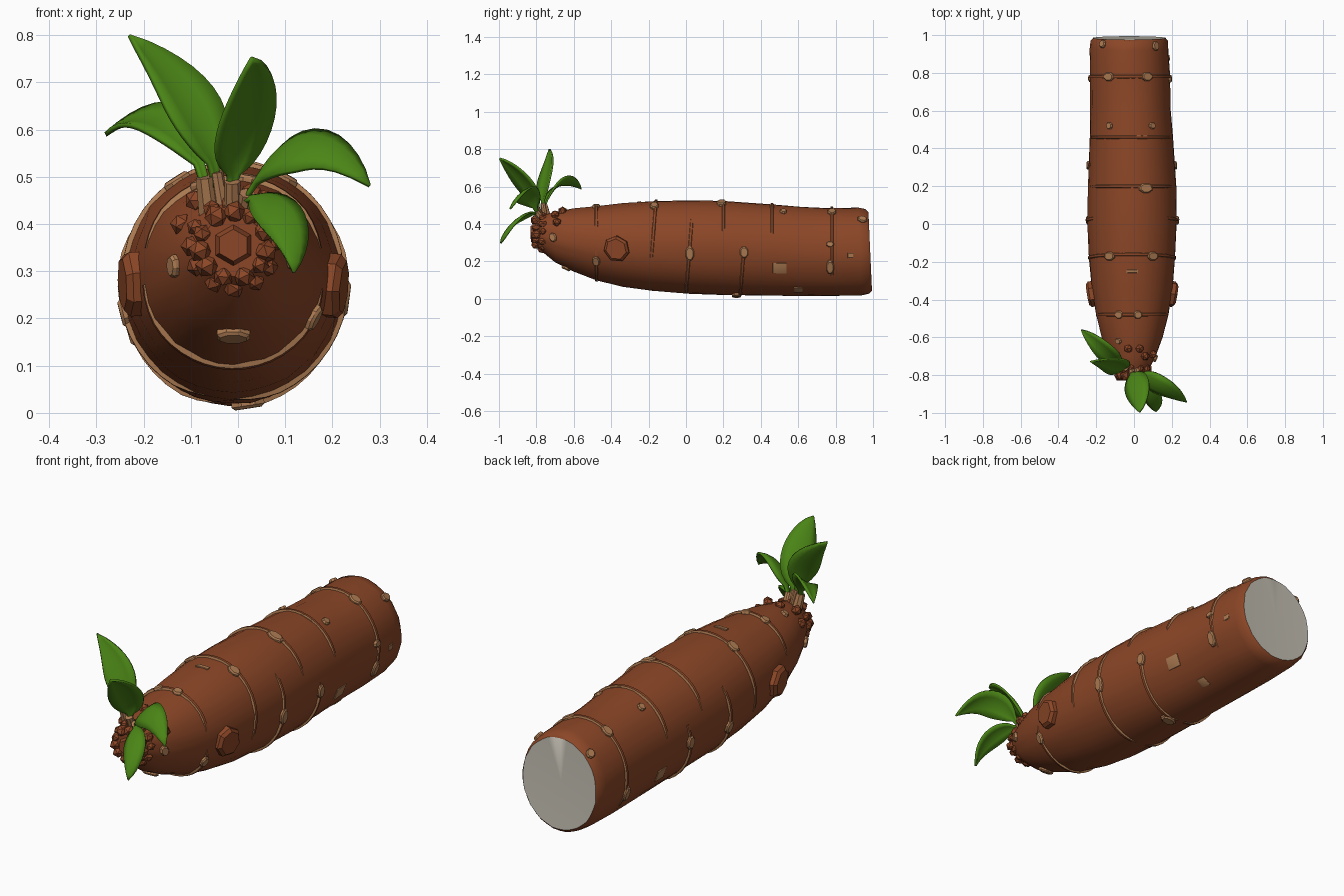
import bpy, bmesh, math, random
from mathutils import Vector, Matrix

if "Cube" in bpy.data.objects:
    bpy.data.objects.remove(bpy.data.objects["Cube"])

random.seed(4)


def material(name, rgb):
    m = bpy.data.materials.new(name)
    m.diffuse_color = (*rgb, 1)
    m.use_nodes = True
    m.node_tree.nodes["Principled BSDF"].inputs["Base Color"].default_value = m.diffuse_color
    return m


BROWN = material("brown_skin", (0.26, 0.062, 0.020))
TAN = material("tan_scar", (0.42, 0.20, 0.085))
FLESH = material("pale_flesh", (0.55, 0.52, 0.45))
GREEN = material("leaf_green", (0.07, 0.235, 0.008))


def finish(name, bm, mats, angle=40):
    bmesh.ops.recalc_face_normals(bm, faces=bm.faces[:])
    me = bpy.data.meshes.new(name)
    bm.to_mesh(me)
    bm.free()
    for m in mats:
        me.materials.append(m)
    ob = bpy.data.objects.new(name, me)
    bpy.context.collection.objects.link(ob)
    bpy.ops.object.select_all(action='DESELECT')
    ob.select_set(True)
    bpy.context.view_layer.objects.active = ob
    bpy.ops.object.shade_smooth_by_angle(angle=math.radians(angle))
    return ob


# Root sections: y, centre x, centre z, half width, half height
SECTIONS = [
    (-0.81, -0.01, 0.355, 0.065, 0.065), (-0.77, -0.01, 0.35, 0.09, 0.095),
    (-0.70, -0.01, 0.33, 0.125, 0.135), (-0.60, -0.01, 0.315, 0.162, 0.168),
    (-0.48, -0.01, 0.298, 0.192, 0.197), (-0.34, -0.01, 0.288, 0.215, 0.222),
    (-0.18, -0.01, 0.283, 0.228, 0.240), (0.02, -0.01, 0.277, 0.236, 0.249),
    (0.20, -0.01, 0.271, 0.232, 0.251), (0.46, -0.015, 0.260, 0.220, 0.244),
    (0.62, -0.02, 0.254, 0.212, 0.238), (0.78, -0.022, 0.250, 0.212, 0.234),
    (0.93, -0.025, 0.253, 0.208, 0.233), (0.97, -0.025, 0.253, 0.203, 0.226),
    (0.985, -0.025, 0.253, 0.192, 0.212)]


def section(y):
    for a, b in zip(SECTIONS, SECTIONS[1:]):
        if y <= b[0]:
            t = (y - a[0]) / (b[0] - a[0])
            return [p + (q - p) * t for p, q in zip(a[1:], b[1:])]
    return SECTIONS[-1][1:]


def surface(y, deg, lift=0.0):
    """Point on the root skin; angle runs from the top towards +x."""
    cx, cz, rx, rz = section(y)
    a = math.radians(deg)
    tilt = -0.045 * (cz + rz * math.cos(a) - 0.25) if y > 0.9 else 0
    return Vector((cx + (rx + lift) * math.sin(a), y + tilt,
                   cz + (rz + lift) * math.cos(a)))


# Root body with a pale cut end
bm = bmesh.new()
N = 36
rings = []
for s in SECTIONS:
    rings.append([bm.verts.new(surface(s[0], 360 * i / N, random.uniform(-0.002, 0.002)))
                  for i in range(N)])
for a, b in zip(rings, rings[1:]):
    for i in range(N):
        bm.faces.new((a[i], a[(i + 1) % N], b[(i + 1) % N], b[i]))
bm.faces.new(rings[0])
tip = bm.verts.new((-0.03, 0.978, 0.26))
for i in range(N):
    bm.faces.new((rings[-1][i], rings[-1][(i + 1) % N], tip)).material_index = 1
finish("root_body", bm, [BROWN, FLESH], 45)


# Growth rings: partial raised ridges with tan flanks
def growth_ring(y, start, end, slant=0.0, h=0.009, w=0.010):
    bm = bmesh.new()
    n = max(6, int((end - start) / 8))
    rows = []
    for i in range(n + 1):
        t = i / n
        deg = start + (end - start) * t
        hh = h * min(1, 5 * t + 0.15, 5 * (1 - t) + 0.15)
        yy = y + slant * math.cos(math.radians(deg))
        rows.append([bm.verts.new(surface(yy + dy, deg, l)) for dy, l in
                     ((-w, -0.006), (-w * 0.6, hh), (w * 0.6, hh), (w, -0.006))])
    for a, b in zip(rows, rows[1:]):
        for k in range(3):
            bm.faces.new((a[k], a[k + 1], b[k + 1], b[k])).material_index = int(k != 1)
    bm.faces.new(rows[0])
    bm.faces.new(rows[-1])
    finish("growth_ring", bm, [BROWN, TAN], 30)


for ring in ((-0.48, -75, 75, 0.0), (-0.48, 100, 262, 0.0), (-0.18, -110, 108, 0.02),
             (0.02, 52, 180, 0.02), (0.02, 195, 300, 0.02), (0.20, -70, 70, 0.0),
             (0.31, 85, 180, 0.02), (0.31, 190, 285, 0.02), (0.46, -75, 72, 0.0),
             (0.78, -125, 122, 0.0)):
    growth_ring(*ring)


# Scars: bevelled lozenges lying on the skin
def scar(name, y, deg, wide, long, mat=TAN, high=0.012, sides=8):
    p = surface(y, deg)
    along = (surface(y + 0.02, deg) - surface(y - 0.02, deg)).normalized()
    around = (surface(y, deg + 2) - surface(y, deg - 2)).normalized()
    out = along.cross(around).normalized()
    if out.dot(p - Vector((section(y)[0], y, section(y)[1]))) < 0:
        out.negate()
    bm = bmesh.new()
    loops = []
    for size, z in ((1.0, -0.012), (1.0, high * 0.5), (0.8, high)):
        loop = []
        for i in range(sides):
            a = 2 * math.pi * (i + 0.5) / sides
            loop.append(bm.verts.new(p + around * (math.cos(a) * wide * size * 0.54)
                                     + along * (math.sin(a) * long * size * 0.54) + out * z))
        loops.append(loop)
    for a, b in zip(loops, loops[1:]):
        for i in range(sides):
            bm.faces.new((a[i], a[(i + 1) % sides], b[(i + 1) % sides], b[i]))
    bm.faces.new(loops[-1])
    bm.faces.new(loops[0])
    finish(name, bm, [mat], 30)


for y, deg, wide, long in (
        # upper side
        (0.96, -43, 0.04, 0.04), (0.95, 42, 0.04, 0.05), (0.78, -31, 0.06, 0.045),
        (0.78, 25, 0.06, 0.045), (0.52, -31, 0.035, 0.035), (0.52, 31, 0.035, 0.035),
        (0.19, 18, 0.075, 0.05), (-0.17, -31, 0.06, 0.045), (-0.17, 28, 0.06, 0.045),
        (-0.48, -21, 0.045, 0.04), (-0.48, 9, 0.045, 0.04), (-0.62, -28, 0.035, 0.03),
        # right flank
        (-0.48, 119, 0.055, 0.04), (0.02, 98, 0.075, 0.045), (0.31, 94, 0.06, 0.045),
        (0.77, 110, 0.075, 0.04), (0.77, 80, 0.03, 0.04), (-0.71, 92, 0.045, 0.04),
        # left flank and underside
        (0.02, -105, 0.06, 0.045), (0.31, -94, 0.06, 0.045), (0.77, -108, 0.07, 0.04),
        (-0.70, -98, 0.045, 0.04), (0.27, 172, 0.07, 0.05), (-0.64, 180, 0.07, 0.05)):
    scar("skin_scar", y, deg, wide, long)
for y, deg, wide, long in ((0.46, 15, 0.08, 0.025), (-0.25, 0, 0.08, 0.025),
                           (0.50, 113, 0.075, 0.095), (0.88, 95, 0.035, 0.04),
                           (0.60, 150, 0.06, 0.06), (0.50, -113, 0.075, 0.08)):
    scar("flat_patch", y, deg, wide, long, high=0.004, sides=4)
for deg in (-94, 96):
    scar("side_bud", -0.37, deg, 0.13, 0.13, BROWN, 0.026, 7)


# Crown: rings of knobs around a hexagonal central plate
def knob(name, pos, r, mat=BROWN, squash=(1, 1, 1)):
    bm = bmesh.new()
    bmesh.ops.create_icosphere(bm, subdivisions=1, radius=r)
    rot = Matrix.Rotation(random.uniform(0, 3), 4, 'Y')
    for v in bm.verts:
        v.co = Vector(pos) + Vector(c * s for c, s in zip(rot @ v.co, squash))
    finish(name, bm, [mat], 25)


for count, radius, y, size in ((11, 0.070, -0.80, 0.023), (12, 0.088, -0.765, 0.022)):
    for i in range(count):
        a = 2 * math.pi * (i + random.uniform(-0.15, 0.15)) / count
        knob("crown_knob", (-0.01 + radius * math.sin(a), y, 0.355 + radius * math.cos(a)),
             size * random.uniform(0.85, 1.15), BROWN, (1, 1.3, 1))
for x, y, z in ((-0.12, -0.69, 0.40), (-0.09, -0.70, 0.45), (0.03, -0.66, 0.465),
                (0.06, -0.70, 0.45), (-0.03, -0.66, 0.47), (0.10, -0.69, 0.41)):
    knob("shoulder_knob", (x, y, z), 0.024)


def frustum(name, p, q, r1, r2, mat, sides=6):
    p, q = Vector(p), Vector(q)
    bm = bmesh.new()
    bmesh.ops.create_cone(bm, cap_ends=True, segments=sides, radius1=r1, radius2=r2,
                          depth=(q - p).length)
    turn = (q - p).to_track_quat('Z', 'Y').to_matrix().to_4x4()
    bm.transform(Matrix.Translation((p + q) / 2) @ turn)
    finish(name, bm, [mat], 30)


frustum("crown_plate", (-0.01, -0.79, 0.355), (-0.01, -0.832, 0.355), 0.052, 0.034, BROWN)
for p, q, r in (((-0.06, -0.74, 0.42), (-0.07, -0.76, 0.50), 0.024),
                ((-0.03, -0.75, 0.42), (-0.045, -0.765, 0.51), 0.016),
                ((-0.01, -0.77, 0.42), (-0.012, -0.80, 0.49), 0.020),
                ((0.01, -0.76, 0.41), (0.02, -0.80, 0.465), 0.020)):
    frustum("leaf_stub", p, q, r, r * 0.85, TAN, 8)


# Leaves: four path points, a width direction and half width
def leaf(points, wdir, half):
    p0, p1, p2, p3 = (Vector(p) for p in points)
    c1 = (-5 * p0 + 18 * p1 - 9 * p2 + 2 * p3) / 6
    c2 = (2 * p0 - 9 * p1 + 18 * p2 - 5 * p3) / 6
    bm = bmesh.new()
    rows, n = [], 14
    for i in range(n + 1):
        t = i / n
        u = 1 - t
        p = p0 * u**3 + c1 * (3 * u * u * t) + c2 * (3 * u * t * t) + p3 * t**3
        tan = ((c1 - p0) * u * u + (c2 - c1) * (2 * u * t) + (p3 - c2) * t * t).normalized()
        w = Vector(wdir)
        w = (w - tan * w.dot(tan)).normalized()
        nor = w.cross(tan)
        s = max(0, (t - 0.12) / 0.88)
        width = max(half * math.sin(math.pi * s**0.85) ** 0.8 if 0 < s < 1 else 0,
                    0.010 * (1 - t) + 0.001)
        rows.append([bm.verts.new(p + w * (width * k) + nor * (0.22 * width * (k * k - 0.4)))
                     for k in (-1, -0.5, 0, 0.5, 1)])
    for a, b in zip(rows, rows[1:]):
        for k in range(4):
            bm.faces.new((a[k], a[k + 1], b[k + 1], b[k]))
    ob = finish("leaf", bm, [GREEN], 50)
    mod = ob.modifiers.new("thickness", 'SOLIDIFY')
    mod.thickness = 0.010
    mod.offset = 0


leaf([(-0.045, -0.76, 0.48), (-0.07, -0.76, 0.59), (-0.125, -0.74, 0.69),
      (-0.23, -0.73, 0.80)], (0.75, 0.55, 0.4), 0.066)
leaf([(-0.012, -0.79, 0.47), (0.0, -0.82, 0.56), (0.022, -0.90, 0.665),
      (0.03, -0.997, 0.75)], (0.8, 0.4, 0.4), 0.074)
leaf([(-0.07, -0.76, 0.48), (-0.11, -0.715, 0.58), (-0.185, -0.645, 0.625),
      (-0.28, -0.56, 0.59)], (0.7, 0.5, 0.5), 0.056)
leaf([(0.015, -0.79, 0.45), (0.08, -0.83, 0.535), (0.17, -0.875, 0.56),
      (0.278, -0.94, 0.48)], (0.33, 0.66, 0.66), 0.066)
leaf([(0.015, -0.79, 0.45), (0.062, -0.86, 0.445), (0.105, -0.935, 0.39),
      (0.117, -0.99, 0.297)], (0.6, 0.5, 0.45), 0.050)
